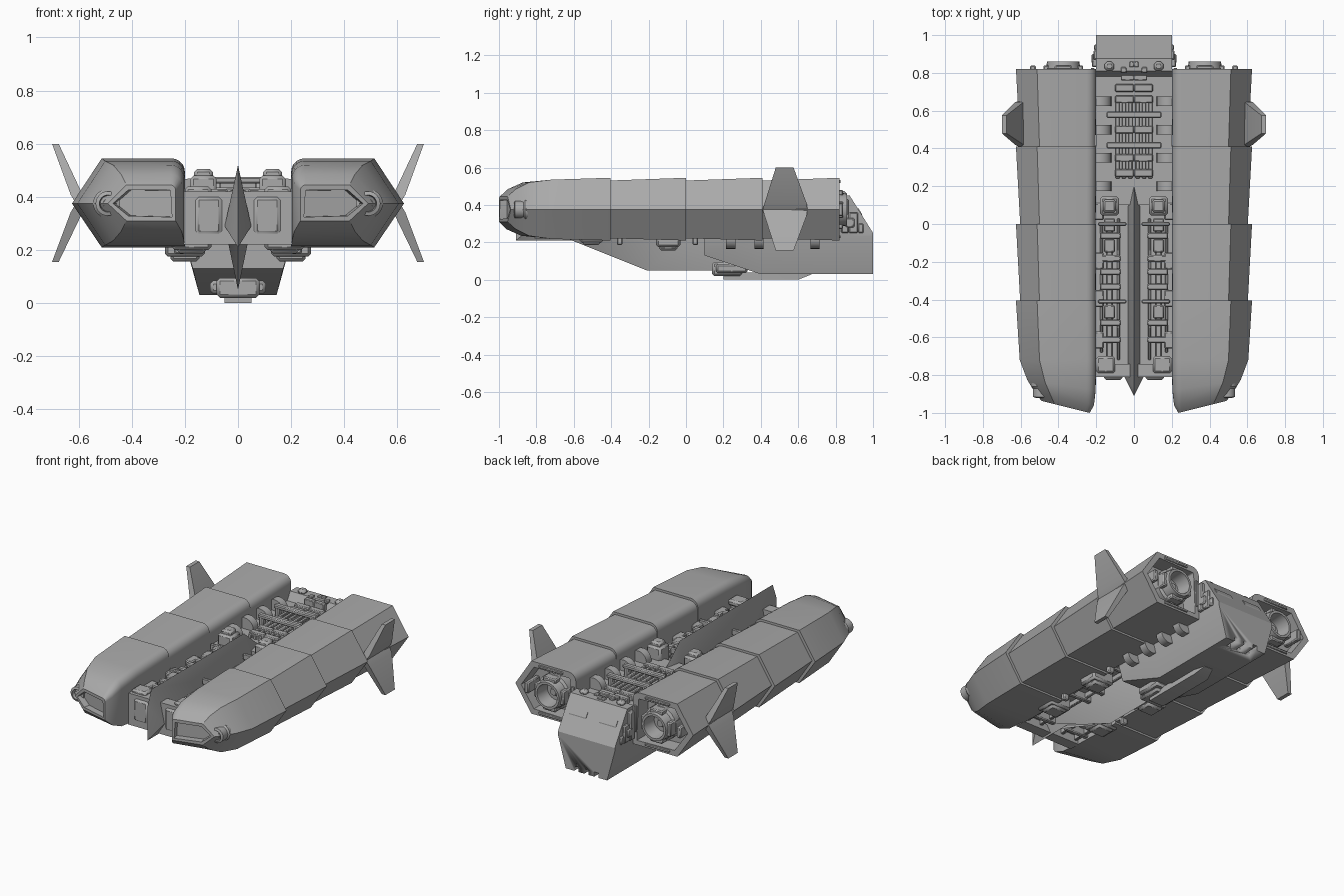
import bpy, bmesh, math
from mathutils import Vector

grey = bpy.data.materials.new("hull_grey")
grey.diffuse_color = (0.4, 0.4, 0.4, 1)


def finish(name, bm, mirror=True, bevel=0):
    bmesh.ops.recalc_face_normals(bm, faces=bm.faces)
    me = bpy.data.meshes.new(name)
    bm.to_mesh(me)
    bm.free()
    me.materials.append(grey)
    me.polygons.foreach_set("use_smooth", [True] * len(me.polygons))
    me.set_sharp_from_angle(angle=math.radians(28))
    ob = bpy.data.objects.new(name, me)
    bpy.context.collection.objects.link(ob)
    if bevel:
        m = ob.modifiers.new("bevel", "BEVEL")
        m.width, m.segments = bevel, 1
    if mirror:
        ob.modifiers.new("mirror", "MIRROR").use_mirror_merge = False
    return ob


def loft(name, rings, mirror=True, front=None, back=None):
    """Skin rings of 3D points; front/back = (inset, depth) of a recess in that cap."""
    bm = bmesh.new()
    vs = [[bm.verts.new(p) for p in r] for r in rings]
    n = len(rings[0])
    for a, b in zip(vs, vs[1:]):
        for i in range(n):
            bm.faces.new((a[i], a[(i + 1) % n], b[(i + 1) % n], b[i]))
    caps = [bm.faces.new(vs[0]), bm.faces.new(vs[-1])]
    bmesh.ops.recalc_face_normals(bm, faces=bm.faces)
    for f, spec in zip(caps, (front, back)):
        if spec:
            bmesh.ops.inset_region(bm, faces=[f], thickness=spec[0], depth=0)
            bmesh.ops.inset_region(bm, faces=[f], thickness=0.001, depth=-spec[1])
    return finish(name, bm, mirror)


def boxes(name, specs, mirror=True, bevel=0.006):
    bm = bmesh.new()
    for x0, x1, y0, y1, z0, z1 in specs:
        vs = bmesh.ops.create_cube(bm, size=1)["verts"]
        for v in vs:
            v.co = Vector(((x0 + x1) / 2 + v.co.x * (x1 - x0), (y0 + y1) / 2 + v.co.y * (y1 - y0),
                           (z0 + z1) / 2 + v.co.z * (z1 - z0)))
    return finish(name, bm, mirror, bevel)


def lathe(name, cx, cz, profile, n=24, mirror=True):
    """Turn a closed (radius, y) profile about a line along y."""
    bm = bmesh.new()
    rings = []
    for k in range(n):
        a = 2 * math.pi * k / n
        rings.append([bm.verts.new((cx + r * math.cos(a), y, cz + r * math.sin(a))) for r, y in profile])
    m = len(profile)
    for k in range(n):
        a, b = rings[k], rings[(k + 1) % n]
        for i in range(m):
            bm.faces.new((a[i], a[(i + 1) % m], b[(i + 1) % m], b[i]))
    bmesh.ops.remove_doubles(bm, verts=bm.verts, dist=1e-5)
    return finish(name, bm, mirror)


def section(y, xi, xt, xm, z0, z1, r=0.05, shear=0.0):
    """Pod cross-section: rounded inner top edge, pointed outer side."""
    pts = [(xi, z0)]
    for k in range(6):
        a = math.pi - k * math.pi / 10
        pts.append((xi + r + r * math.cos(a), z1 - r + r * math.sin(a)))
    pts += [(xt, z1), (xm, 0.375), (xt, z0)]
    return [(x, y + shear * (x - xi), z) for x, z in pts]


# side pods: three plated segments and a tapering nose
for name, y0, y1 in (("pod_front_segment", -0.42, 0.0), ("pod_middle_segment", -0.01, 0.41),
                     ("pod_rear_segment", 0.40, 0.82)):
    rear = (0.04, 0.10) if y1 > 0.8 else None
    loft(name, [section(y0, 0.203, 0.50, 0.602, 0.222, 0.53), section(y1, 0.2, 0.513, 0.625, 0.21, 0.545)],
         back=rear)
loft("pod_nose", [section(-1.0, 0.235, 0.42, 0.49, 0.31, 0.445, 0.02, 0.25),
                  section(-0.96, 0.212, 0.44, 0.525, 0.27, 0.485, 0.04, 0.22),
                  section(-0.88, 0.203, 0.47, 0.565, 0.235, 0.52, 0.05, 0.15),
                  section(-0.72, 0.2, 0.50, 0.605, 0.218, 0.535),
                  section(-0.405, 0.2, 0.513, 0.625, 0.21, 0.545)], front=(0.02, 0.04))

# nose cannons
lathe("nose_cannon", 0.49, 0.375, [(0, -0.70), (0.055, -0.70), (0.055, -0.86), (0.046, -0.87), (0.046, -0.915),
                                   (0.032, -0.92), (0.026, -0.88), (0.018, -0.88), (0.018, -0.91), (0, -0.91)])

# engine nozzles in the pod rears
lathe("engine_nozzle", 0.375, 0.375, [(0, 0.71), (0.11, 0.71), (0.11, 0.79), (0.095, 0.80), (0.085, 0.86),
                                      (0.07, 0.86), (0.06, 0.77), (0.03, 0.77), (0.02, 0.80), (0, 0.80)])
boxes("engine_mounts", [(0.27, 0.30, 0.74, 0.84, 0.33, 0.42), (0.45, 0.48, 0.74, 0.84, 0.33, 0.42),
                        (0.33, 0.42, 0.74, 0.84, 0.45, 0.48), (0.33, 0.42, 0.74, 0.84, 0.27, 0.30),
                        (0.52, 0.55, 0.72, 0.84, 0.34, 0.41)])
boxes("pod_rear_trim", [(0.29, 0.46, 0.815, 0.827, 0.517, 0.533), (0.29, 0.46, 0.815, 0.827, 0.222, 0.238),
                        (0.21, 0.228, 0.815, 0.827, 0.29, 0.46)], bevel=0.003)

# tilted side wings, one up and one down on each pod
for name, zt in (("upper_wing", 0.6), ("lower_wing", 0.155)):
    zb = 0.375
    loft(name, [[(0.575, 0.41, zb), (0.61, 0.41, zb), (0.61, 0.65, zb), (0.575, 0.65, zb)],
                [(0.585, 0.42, zb + (zt - zb) * 0.15), (0.63, 0.42, zb + (zt - zb) * 0.15),
                 (0.63, 0.645, zb + (zt - zb) * 0.15), (0.585, 0.645, zb + (zt - zb) * 0.15)],
                [(0.675, 0.48, zt), (0.70, 0.48, zt), (0.70, 0.575, zt), (0.675, 0.575, zt)]])


# rear hull with sloping tail
def hull(y, top, bot, w, mid=0.23):
    return [(-0.2, y, top), (-0.2, y, mid), (-w, y, bot), (w, y, bot), (0.2, y, mid), (0.2, y, top)]


body = loft("rear_hull", [hull(0.1, 0.40, 0.13, 0.17), hull(0.4, 0.40, 0.03, 0.145),
                          hull(0.78, 0.40, 0.03, 0.145), hull(0.81, 0.45, 0.03, 0.145),
                          hull(0.875, 0.45, 0.03, 0.145), hull(1.0, 0.25, 0.03, 0.145)], mirror=False)
cutter = boxes("tail_notch_cutter", [(x - 0.015, x + 0.015, 0.93, 1.1, -0.1, 0.06) for x in (-0.07, 0, 0.07)],
               mirror=False, bevel=0)
cutter.hide_render = True
cutter.hide_viewport = True
cut = body.modifiers.new("notches", "BOOLEAN")
cut.operation, cut.object, cut.solver = "DIFFERENCE", cutter, "EXACT"

# central deck and front bulkhead
boxes("front_deck", [(-0.205, 0.205, -0.78, 0.12, 0.27, 0.37)], mirror=False, bevel=0)
boxes("front_bulkhead", [(0.0, 0.205, -0.81, -0.74, 0.22, 0.42)], bevel=0)
boxes("bulkhead_hatch", [(0.06, 0.16, -0.825, -0.80, 0.26, 0.40)], bevel=0.02)
boxes("bulkhead_cap", [(0.10, 0.2, -0.79, -0.70, 0.40, 0.44)], bevel=0.012)

# central blade fin: outline at x=0 rising to a ridge on each side
outline = [(-0.91, 0.21), (-0.91, 0.42), (-0.87, 0.52), (0.06, 0.52), (0.2, 0.40), (0.3, 0.05),
           (-0.21, 0.05), (-0.6, 0.21)]
near = [0, 0, 0, 1, 1, 1, 1, 0]
bm = bmesh.new()
rim = [bm.verts.new((0, y, z)) for y, z in outline]
for s in (-1, 1):
    ridge = [bm.verts.new((s * 0.05, y, 0.29)) for y in (-0.81, 0.1)]
    for i in range(8):
        j = (i + 1) % 8
        f = [rim[i], rim[j], ridge[near[j]]]
        if near[i] != near[j]:
            f.append(ridge[near[i]])
        bm.faces.new(f)
finish("centre_fin", bm, mirror=False)

# front deck machinery: long rails, clamps, pipes
rails = [(0.075, 0.09, -0.72, 0.03, 0.36, 0.395), (0.115, 0.145, -0.72, 0.03, 0.36, 0.385),
         (0.165, 0.18, -0.68, 0.0, 0.36, 0.395)]
boxes("deck_rails", rails, bevel=0.004)
boxes("deck_clamps", [(0.07, 0.18, y, y + 0.035, 0.36, 0.41) for y in (-0.63, -0.54, -0.35, -0.27, -0.2, -0.08)])
boxes("deck_modules", [(0.10, 0.16, y, y + 0.07, 0.36, 0.425) for y in (-0.5, -0.15, -0.04)])
boxes("deck_side_blocks", [(0.16, 0.21, y, y + 0.09, 0.34, 0.41) for y in (-0.66, -0.44, -0.24, 0.02)])
boxes("deck_cross_bars", [(0.04, 0.19, y, y + 0.02, 0.39, 0.43) for y in (-0.42, -0.01)], bevel=0.005)
boxes("upper_box", [(0.08, 0.18, 0.045, 0.145, 0.36, 0.48), (0.095, 0.165, 0.06, 0.13, 0.46, 0.505)], bevel=0.012)

# rear deck machinery
boxes("cross_handles", [(-0.145, 0.145, y, y + 0.035, 0.45, 0.475) for y in (0.4, 0.56)]
      + [(x - 0.015, x + 0.015, y, y + 0.035, 0.38, 0.46) for y in (0.4, 0.56) for x in (-0.12, 0.12)], mirror=False)
boxes("rear_deck_ribs", [(x, x + 0.022, 0.24, 0.68, 0.39, 0.425) for x in (0.008, 0.042, 0.076)], bevel=0.004)
boxes("rear_deck_plates", [(0.0, 0.1, y, y + 0.04, 0.39, 0.435) for y in (0.25, 0.33, 0.48, 0.64, 0.7)], bevel=0.005)
for i, y in enumerate((0.2, 0.35, 0.5, 0.65)):
    lathe(f"pod_bracket_{i}", 0.18, 0.41, [(0, y - 0.025), (0.06, y - 0.025), (0.06, y + 0.025), (0, y + 0.025)], 20)
for i, y in enumerate((0.24, 0.39, 0.54, 0.69)):
    lathe(f"lower_bracket_{i}", 0.21, 0.22, [(0, y - 0.025), (0.055, y - 0.025), (0.055, y + 0.025), (0, y + 0.025)], 20)

# tail details: knobs, slots and side fittings
boxes("tail_knobs", [(0.105, 0.155, 0.81, 0.86, 0.44, 0.475)], bevel=0.014)
boxes("tail_panels", [(0.0, 0.025, 0.83, 0.86, 0.44, 0.458), (0.04, 0.07, 0.80, 0.83, 0.44, 0.46),
                      (0.0, 0.07, 0.76, 0.79, 0.39, 0.455)], bevel=0.004)
t = [(0.045, 0.165, 0.920, 0.940)]
loft("tail_slots", [[(x, y, 0.45 - (y - 0.875) * 1.6 + h) for x, y in
                     ((0.045, 0.92), (0.165, 0.92), (0.165, 0.94), (0.045, 0.94))] for h in (-0.01, 0.007)])
boxes("tail_side_fittings", [(0.19, 0.222, 0.83, 0.87, 0.25, 0.43), (0.19, 0.215, 0.87, 0.92, 0.25, 0.36),
                             (0.19, 0.225, 0.85, 0.90, 0.28, 0.33), (0.19, 0.212, 0.92, 0.95, 0.25, 0.30)])

# underside: equipment boxes, struts, belly skid
boxes("lower_boxes", [(0.125, 0.275, -0.16, -0.03, 0.175, 0.28), (0.145, 0.255, -0.145, -0.045, 0.157, 0.2),
                      (0.10, 0.25, -0.57, -0.44, 0.20, 0.28), (0.12, 0.23, -0.555, -0.455, 0.187, 0.22)], bevel=0.012)
boxes("lower_struts", [(0.04, 0.21, y, y + 0.03, 0.225, 0.28) for y in (-0.68, -0.36, -0.24, 0.03)]
      + [(0.2, 0.24, y, y + 0.03, 0.185, 0.23) for y in (-0.37, 0.035)])
boxes("lower_rails", [(0.07, 0.09, -0.74, 0.1, 0.24, 0.28), (0.17, 0.19, -0.74, 0.1, 0.235, 0.28)], bevel=0.004)
boxes("belly_sensor", [(-0.105, 0.105, 0.16, 0.33, 0.035, 0.085), (-0.08, 0.08, 0.14, 0.30, 0.02, 0.095)],
      mirror=False, bevel=0.012)
loft("belly_skid", [[(-0.05, 0.2, 0.0), (0.05, 0.2, 0.0), (0.05, 0.2, 0.04), (-0.05, 0.2, 0.04)],
                    [(-0.05, 0.6, 0.0), (0.05, 0.6, 0.0), (0.05, 0.6, 0.04), (-0.05, 0.6, 0.04)],
                    [(-0.03, 0.67, 0.028), (0.03, 0.67, 0.028), (0.03, 0.67, 0.04), (-0.03, 0.67, 0.04)]], mirror=False)
